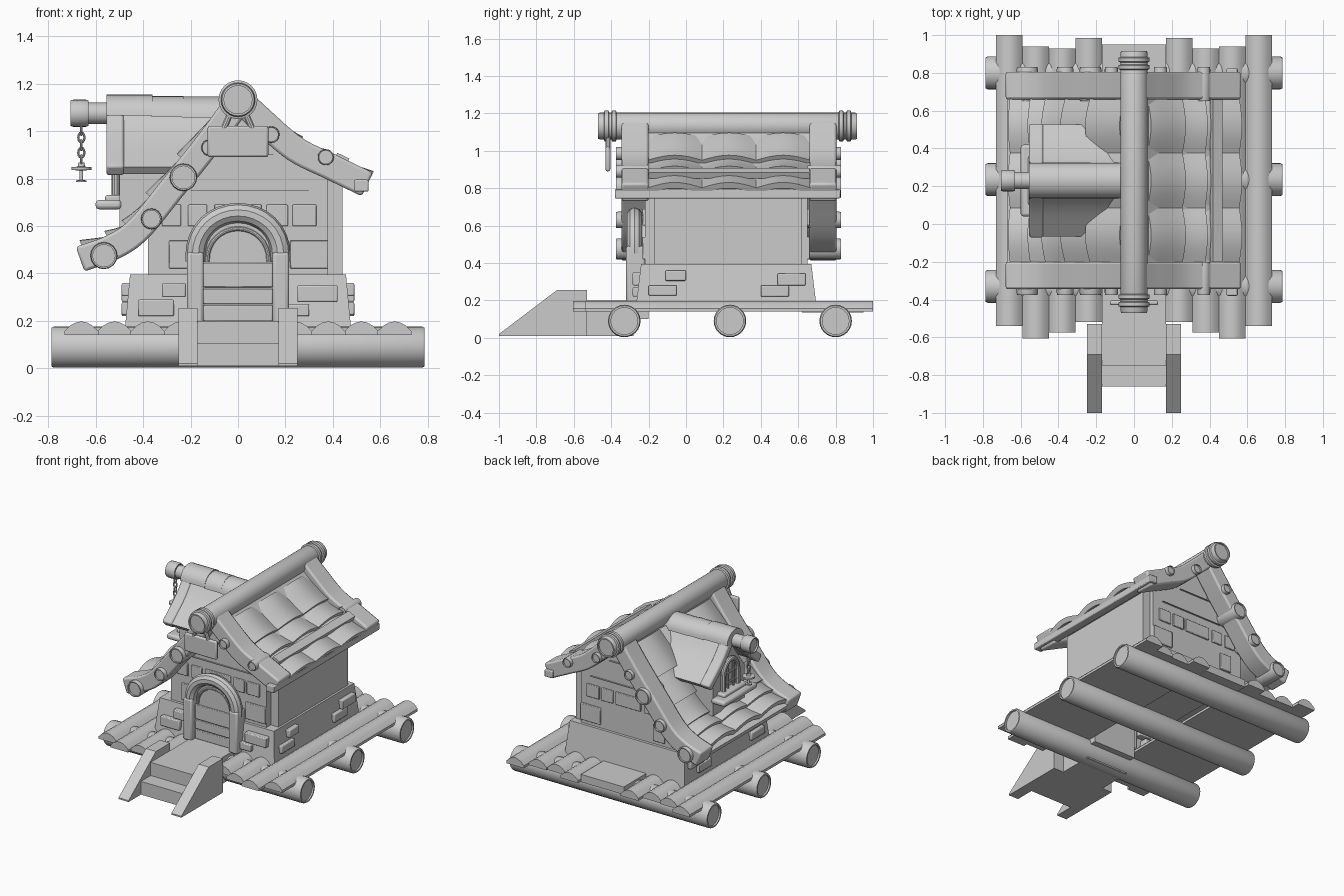
import bpy, bmesh, math
from mathutils import Vector

if "Cube" in bpy.data.objects:
    bpy.data.objects.remove(bpy.data.objects["Cube"])

def finish(name, bm, bevel=0):
    bmesh.ops.recalc_face_normals(bm, faces=bm.faces)
    me = bpy.data.meshes.new(name)
    bm.to_mesh(me); bm.free()
    ob = bpy.data.objects.new(name, me)
    bpy.context.collection.objects.link(ob)
    if bevel:
        m = ob.modifiers.new("bevel", "BEVEL")
        m.width, m.segments, m.limit_method, m.angle_limit = bevel, 2, 'ANGLE', math.radians(40)
    return ob

def prism(name, pts, axis, a, b, bevel=0):
    """Extrude a profile: (x,z) along y or (y,z) along x."""
    bm = bmesh.new()
    f = (lambda p, t: (p[0], t, p[1])) if axis == 'y' else (lambda p, t: (t, p[0], p[1]))
    A, B = ([bm.verts.new(f(p, t)) for p in pts] for t in (a, b))
    bm.faces.new(A); bm.faces.new(B[::-1])
    for i in range(len(pts)):
        j = (i + 1) % len(pts)
        bm.faces.new((A[i], A[j], B[j], B[i]))
    return finish(name, bm, bevel)

def box(name, x0, x1, y0, y1, z0, z1, bevel=0):
    return prism(name, [(x0, z0), (x1, z0), (x1, z1), (x0, z1)], 'y', y0, y1, bevel)

def lathe(name, prof, c, axis, n=24):
    """Revolve (distance, radius) pairs around an axis through c."""
    bm = bmesh.new()
    rings = []
    for t, r in prof:
        ring = []
        for k in range(n):
            u, v = r * math.cos(k * math.tau / n), r * math.sin(k * math.tau / n)
            o = {'x': (t, u, v), 'y': (u, t, v), 'z': (u, v, t)}[axis]
            ring.append(bm.verts.new(Vector(c) + Vector(o)))
        rings.append(ring)
    for R, S in zip(rings, rings[1:]):
        for k in range(n):
            bm.faces.new((R[k], R[k - 1], S[k - 1], S[k]))
    bm.faces.new(rings[0]); bm.faces.new(rings[-1])
    return finish(name, bm)

def log(name, a, b, r, c, axis, n=24):
    """Log with slightly recessed ends."""
    q = r * 0.82
    return lathe(name, [(a + .012, q), (a, q), (a, r * .94), (a + .01, r), (b - .01, r),
                        (b, r * .94), (b, q), (b - .012, q)], c, axis, n)

def tube(name, pts, r, closed=False):
    cu = bpy.data.curves.new(name, 'CURVE')
    cu.dimensions, cu.bevel_depth, cu.bevel_resolution, cu.use_fill_caps = '3D', r, 3, True
    sp = cu.splines.new('POLY')
    sp.points.add(len(pts) - 1)
    for p, q in zip(sp.points, pts):
        p.co = (*q, 1)
    sp.use_cyclic_u = closed
    tmp = bpy.data.objects.new("tmp", cu)
    bpy.context.collection.objects.link(tmp)
    me = bpy.data.meshes.new_from_object(tmp.evaluated_get(bpy.context.evaluated_depsgraph_get()))
    bpy.data.objects.remove(tmp)
    ob = bpy.data.objects.new(name, me)
    bpy.context.collection.objects.link(ob)
    return ob

def spline(P, n=6):
    """Catmull-Rom through 2D points."""
    P = [Vector(p) for p in P]
    P = [2 * P[0] - P[1]] + P + [2 * P[-1] - P[-2]]
    out = []
    for a, b, c, d in zip(P, P[1:], P[2:], P[3:]):
        for k in range(n):
            t = k / n
            out.append(.5 * (2 * b + (c - a) * t + (2 * a - 5 * b + 4 * c - d) * t * t + (3 * b - a - 3 * c + d) * t ** 3))
    return out + [P[-2]]

def normal(path, i):
    d = path[min(i + 1, len(path) - 1)] - path[max(i - 1, 0)]
    n = Vector((-d.y, d.x)).normalized()
    return n if n.y > 0 else -n

def ribbon(path, lo, hi):
    return [p + normal(path, i) * hi for i, p in enumerate(path)] + \
           [p + normal(path, i) * lo for i, p in reversed(list(enumerate(path)))]

# Support logs under the deck
for y in (-.33, .235, .8):
    log("support_log", -.785, .785, .087, (0, y, .09), 'x')

# Deck planks with crowned tops
def plank(x0, x1, y0, y1):
    pts = [(x0, .14), (x1, .14)]
    for k in range(7):
        u = k / 6
        pts.append((x1 + (x0 - x1) * u, .158 + .04 * math.sin(math.pi * u) ** .8 if 0 < k < 6 else .158))
    prism("deck_plank", pts, 'y', y0, y1)
for s in (-1, 1):
    for i, (y0, y1) in enumerate([(-.52, .985), (-.575, .93), (-.605, .94), (-.54, 1)]):
        a = .17 + .14 * i
        plank(*sorted((s * a, s * (a + .14))), y0, y1)
box("deck_centre_back", -.17, .17, .62, .95, .135, .19)

# Stairs
for s in (-1, 1):
    prism("stair_side", [(-1, .01), (-.53, .01), (-.53, .255), (-.69, .255), (-1, .02)], 'x',
          *sorted((s * .17, s * .25)))
prism("stair_steps", [(-.86, .01), (-.28, .01), (-.28, .1), (-.2, .1), (-.2, .2), (-.75, .2), (-.75, .105), (-.86, .105)], 'x', -.17, .17)

# Flared stone base and its raised stones
bm = bmesh.new()
lv = [[bm.verts.new((x, y, z)) for x, y in ((-h, y0), (h, y0), (h, y1), (-h, y1))]
      for h, y0, y1, z in ((.478, -.27, .70, .15), (.455, -.24, .67, .395))]
bm.faces.new(lv[1])
for i in range(4):
    bm.faces.new((lv[0][i], lv[0][i - 1], lv[1][i - 1], lv[1][i]))
finish("stone_base", bm)
for x0, x1, z0, z1 in ((-.42, -.27, .22, .29), (-.32, -.22, .3, .36), (.25, .42, .28, .35), (.21, .3, .22, .27)):
    box("base_stone", x0, x1, -.285, -.2, z0, z1, .006)
for s in (-1, 1):
    for y0, y1, z0, z1 in ((-.11, 0, .305, .36), (-.2, -.05, .225, .28), (.49, .64, .28, .345), (.4, .55, .22, .28)):
        box("base_stone", *sorted((s * .4, s * .49)), y0, y1, z0, z1, .006)

# House walls: core, then gable panels slightly proud of it
roofline = [(.24, .885), (.1, .99), (0, 1.07), (-.12, .9), (-.28, .7), (-.38, .58)]
prism("house_core", [(-.38, .38), (.44, .38), (.44, .79)] + roofline, 'y', -.17, .62)
prism("gable_walls", [(-.38, .38), (.38, .38), (.38, .82)] + roofline, 'y', -.22, .65)
for y0, y1 in ((-.232, -.2), (.63, .662)):
    for x0, x1, z0, z1 in ((-.32, -.24, .6, .69), (-.21, -.13, .6, .69), (.12, .21, .6, .69), (.23, .33, .6, .69),
                           (-.29, -.2, .42, .54), (.22, .38, .42, .54), (-.1, .1, .6, .69), (-.2, .3, .75, .752), (-.1, .15, .9, .902)):
        box("wall_brick", x0, x1, y0, y1, z0, z1, .004 if z1 - z0 > .02 else 0)

# Door with arched frame
arch = [(.18 * math.cos(a), .47 + .185 * math.sin(a) ** .9) for a in [math.pi * k / 16 for k in range(17)]]
arch = [(x, z if 0 < i < 16 else .47) for i, (x, z) in enumerate(arch)]
prism("door_panel", [(.17, .2)] + arch + [(-.17, .2)], 'y', -.27, -.2)
tube("door_arch", [(.18, -.275, .45)] + [(x, -.275, z) for x, z in arch] + [(-.18, -.275, .45)], .042)
inner = [(x * .72, .45 + (z - .47) * .75) for x, z in arch]
tube("door_inner_arch", [(x, -.27, z) for x, z in inner], .01)
for s in (-1, 1):
    box("door_post", *sorted((s * .145, s * .215)), -.32, -.22, .19, .49, .012)
for z0, z1 in ((.2, .265), (.272, .335), (.342, .445)):
    box("door_board", -.145, .145, -.282, -.25, z0, z1, .004)

# Curved rafters on both slopes
L = spline([(0, 1.12), (-.12, .955), (-.28, .755), (-.42, .585), (-.53, .51), (-.665, .46)])
R = spline([(.02, 1.12), (.1, 1.045), (.24, .925), (.39, .85), (.545, .775)])
for path in (L, R):
    for y0, y1 in ((-.345, -.2), (.66, .805)):
        prism("rafter", ribbon(path, -.055, .055), 'y', y0, y1, .012)
    prism("roof_deck", ribbon(path, -.02, .012), 'y', -.21, .67)

# Overlapping wavy roof tiles
def tile_row(path, i0, i1, base):
    bm = bmesh.new()
    rows = []
    for i in range(i0, i1 + 1):
        n = normal(path, i)
        h = base + .03 * (i - i0) / (i1 - i0)
        top, bot = [], []
        for k in range(25):
            w = .032 * math.sin(math.pi * (k % 8) / 8)
            y = -.205 + .87 * k / 24
            for lst, off in ((top, h + w), (bot, h + w - .035)):
                q = path[i] + n * off
                lst.append(bm.verts.new((q.x, y, q.y)))
        rows.append(top + bot[::-1])
    for A, B in zip(rows, rows[1:]):
        for k in range(50):
            bm.faces.new((A[k], A[k - 1], B[k - 1], B[k]))
    for r in (rows[0], rows[-1]):
        for k in range(24):
            bm.faces.new((r[k], r[k + 1], r[48 - k], r[49 - k]))
    finish("roof_tile_row", bm)
for i0, i1 in ((2, 9), (8, 14), (13, 19), (18, 24), (23, 29)):
    tile_row(L, i0, i1, .015)
for i0, i1 in ((4, 12), (11, 17), (16, 24)):
    tile_row(R, i0, i1, .0)
prism("roof_strap", ribbon(R[18:21], .03, .065), 'y', -.2, .66)
box("eave_beam", .49, .55, -.38, .825, .745, .795, .006)

# Purlin stubs under the rafters
for x, z, r in ((-.23, .805, .058), (-.365, .63, .044), (-.565, .475, .057), (.37, .89, .034), (-.12, .93, .035), (.14, .985, .035)):
    for a, b in ((-.375, -.2), (.65, .83)):
        log("purlin_end", a, b, r, (x, 0, z), 'y', 16)

# Ridge log with bands
log("ridge_log", -.47, .915, .072, (0, 0, 1.132), 'y')
for y in (-.425, -.385, .83, .87):
    lathe("ridge_band", [(y - .015, .07), (y - .01, .082), (y + .01, .082), (y + .015, .07)], (0, 0, 1.132), 'y')

# Hanging sign
box("sign_board", -.128, .128, -.43, -.405, .89, 1.022, .01)
for s in (-1, 1):
    tube("sign_cord", [(s * .06, -.417, 1.01), (s * .03, -.417, 1.08)], .014)

# Dormer walls, roof panels and front trim
prism("dormer_wall", [(.05, .58), (.41, .58), (.41, .82), (.23, 1.06), (.05, .82)], 'x', -.5, -.15)
for s in (-1, 1):
    P = spline([(.23 + s * .03, 1.1), (.23 + s * .13, .97), (.23 + s * .285, .835)], 5)
    prism("dormer_roof", ribbon(P, -.02, .018), 'x', -.52, -.1)
    P = spline([(.23 + s * .02, 1.1), (.23 + s * .13, .965), (.23 + s * .285, .83)], 5)
    prism("dormer_trim", ribbon(P, -.025, .03), 'x', -.555, -.48, .01)
half = [(.23 + .095 * math.cos(math.pi * k / 12), 1.06 + .088 * math.sin(math.pi * k / 12)) for k in range(13)]
for i, (a, b) in enumerate(((-.555, -.36), (-.365, -.23), (-.235, -.02))):
    prism("dormer_ridge_tile", [(y, z + .006 * (i == 0) - .003 * (i == 2)) for y, z in half], 'x', a, b)
lathe("dormer_ridge_log", [(-.63, .045), (-.3, .045)], (0, .23, 1.075), 'x')
log("dormer_log_cap", -.705, -.63, .057, (0, .23, 1.075), 'x')

# Dormer window and sill
warch = [(.23 + .08 * math.cos(a), .84 + .09 * math.sin(a)) for a in [math.pi * k / 12 for k in range(13)]]
tube("window_frame", [(-.515, y, z) for y, z in [(.31, .71)] + warch + [(.15, .71)]], .018)
for y in (.2, .26):
    tube("window_bar", [(-.515, y, .71), (-.515, y, .92)], .008)
for z in (.77, .84):
    tube("window_bar", [(-.515, .15, z), (-.515, .31, z)], .008)
box("window_sill", -.6, -.49, .04, .42, .67, .71, .015)
box("window_sill_block", -.56, -.49, .1, .36, .7, .73, .01)

# Chain and hanging lamp
for i in range(5):
    t = [k * math.tau / 12 for k in range(12)]
    z = 1.005 - i * .032
    tube("chain_link", [(-.66 + .013 * math.cos(a) * (i % 2), .23 + .013 * math.cos(a) * (1 - i % 2),
                         z + .021 * math.sin(a)) for a in t], .005, True)
lathe("hanging_lamp", [(.785, .022), (.792, .022), (.794, .008), (.834, .008), (.836, .042), (.848, .042),
                       (.85, .016), (.868, .012)], (-.66, .23, 0), 'z', 16)

# Smooth shading with sharp edges kept
bpy.ops.object.select_all(action='SELECT')
bpy.context.view_layer.objects.active = bpy.context.selected_objects[0]
bpy.ops.object.shade_smooth_by_angle(angle=math.radians(35))
